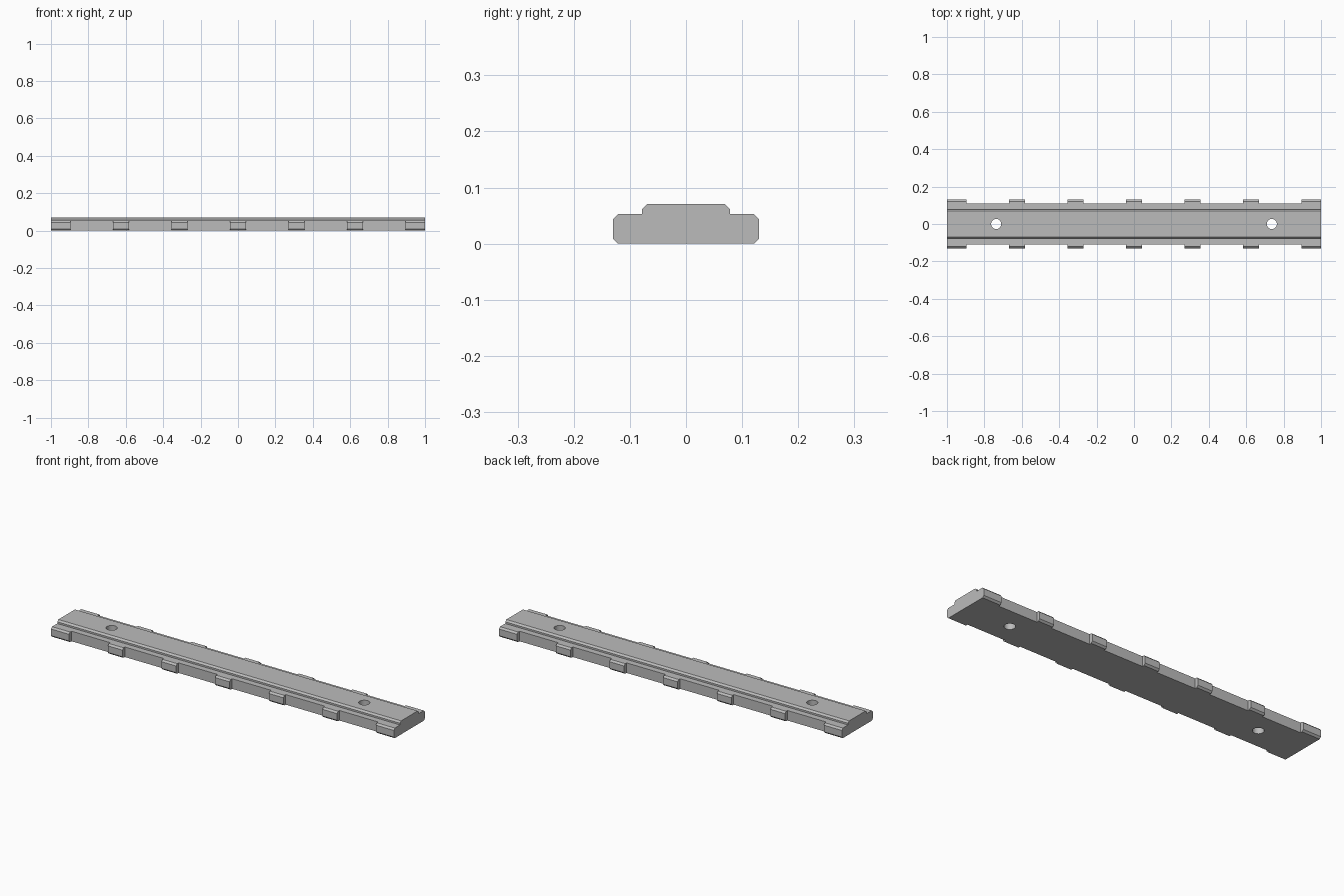
import bpy
import bmesh
import math

cube = bpy.data.objects.get("Cube")
if cube:
    bpy.data.objects.remove(cube, do_unlink=True)

mat = bpy.data.materials.new("plain grey")
mat.use_nodes = True
grey = (0.5, 0.5, 0.5, 1)
mat.diffuse_color = grey
mat.node_tree.nodes["Principled BSDF"].inputs["Base Color"].default_value = grey

HALF, SHELF, TOP, C = 0.13, 0.053, 0.071, 0.009
RAIL = 0.078          # half width of the raised centre
BODY = 0.11           # half width between the tabs
PITCH, TAB = 0.313, 0.0425


def add_object(name, bm):
    bmesh.ops.recalc_face_normals(bm, faces=bm.faces)
    mesh = bpy.data.meshes.new(name)
    bm.to_mesh(mesh)
    bm.free()
    mesh.materials.append(mat)
    obj = bpy.data.objects.new(name, mesh)
    bpy.context.collection.objects.link(obj)
    return obj


def add_box(bm, x0, x1, y0, y1, z0, z1):
    verts = bmesh.ops.create_cube(bm, size=1)["verts"]
    bmesh.ops.scale(bm, vec=(x1 - x0, y1 - y0, z1 - z0), verts=verts)
    bmesh.ops.translate(bm, vec=((x0 + x1) / 2, (y0 + y1) / 2, (z0 + z1) / 2), verts=verts)


# Stepped, chamfered cross-section extruded along x
half = [(HALF - C, 0), (HALF, C), (HALF, SHELF - C), (HALF - C, SHELF),
        (RAIL, SHELF), (RAIL, TOP - C), (RAIL - C, TOP)]
profile = half + [(-y, z) for y, z in reversed(half)]
bm = bmesh.new()
face = bm.faces.new([bm.verts.new((-1, y, z)) for y, z in profile])
ext = bmesh.ops.extrude_face_region(bm, geom=[face])["geom"]
bmesh.ops.translate(bm, vec=(2, 0, 0),
                    verts=[v for v in ext if isinstance(v, bmesh.types.BMVert)])
bar = add_object("rail_bar", bm)

# Recesses between the edge tabs
bm = bmesh.new()
centres = [PITCH * i for i in range(-2, 3)]
starts = [-0.895] + [x + TAB for x in centres]
ends = [x - TAB for x in centres] + [0.895]
for x0, x1 in zip(starts, ends):
    add_box(bm, x0, x1, BODY, 0.2, -0.05, 0.15)
    add_box(bm, x0, x1, -0.2, -BODY, -0.05, 0.15)
recesses = add_object("recess_cutter", bm)

# Two through holes
bm = bmesh.new()
for x in (-0.737, 0.737):
    hole = bmesh.ops.create_cone(bm, cap_ends=True, segments=32, radius1=0.027,
                                 radius2=0.027, depth=0.3)
    bmesh.ops.translate(bm, vec=(x, 0, 0), verts=hole["verts"])
holes = add_object("hole_cutter", bm)

for cutter in (recesses, holes):
    cutter.hide_render = True
    cutter.hide_viewport = True
    mod = bar.modifiers.new(cutter.name, 'BOOLEAN')
    mod.operation = 'DIFFERENCE'
    mod.solver = 'EXACT'
    mod.object = cutter

# Bake the cuts, then drop the cutters
bpy.context.view_layer.update()
deps = bpy.context.evaluated_depsgraph_get()
bar_mesh = bpy.data.meshes.new_from_object(bar.evaluated_get(deps))
bar.modifiers.clear()
bar.data = bar_mesh
for cutter in (recesses, holes):
    bpy.data.objects.remove(cutter, do_unlink=True)

bpy.ops.object.select_all(action='DESELECT')
bar.select_set(True)
bpy.context.view_layer.objects.active = bar
bpy.ops.object.shade_smooth_by_angle(angle=math.radians(25))
